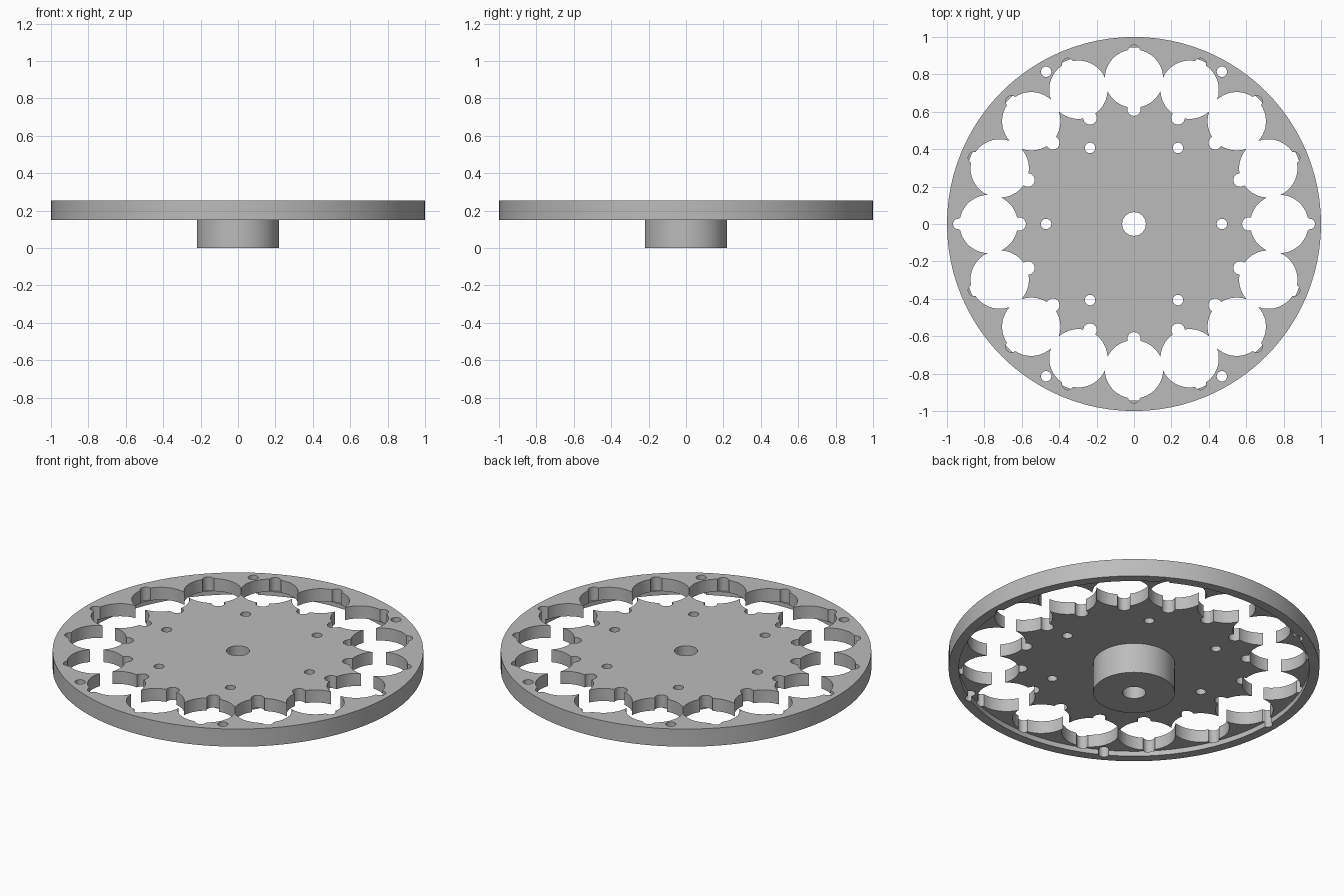
import bpy, bmesh
from math import sin, cos, tau, radians

cube = bpy.data.objects.get("Cube")
if cube:
    bpy.data.objects.remove(cube)

grey = bpy.data.materials.new("plain_grey")
grey.use_nodes = True
grey.diffuse_color = (0.5, 0.5, 0.5, 1)
grey.node_tree.nodes["Principled BSDF"].inputs["Base Color"].default_value = (0.5, 0.5, 0.5, 1)

TOP, CEILING, RIM = 0.255, 0.18, 0.15
SPLIT = 0.777          # pocket centre radius, where wheel and ring part


def finish(name, bm):
    bmesh.ops.recalc_face_normals(bm, faces=bm.faces)
    mesh = bpy.data.meshes.new(name)
    bm.to_mesh(mesh)
    bm.free()
    mesh.materials.append(grey)
    obj = bpy.data.objects.new(name, mesh)
    bpy.context.collection.objects.link(obj)
    return obj


def lathe(name, profile, steps=96):
    """Revolve a closed (radius, height) profile about z."""
    bm = bmesh.new()
    rings = [[bm.verts.new((r * cos(tau * i / steps), r * sin(tau * i / steps), z))
              for r, z in profile] for i in range(steps)]
    n = len(profile)
    for i in range(steps):
        a, b = rings[i], rings[(i + 1) % steps]
        for j in range(n):
            k = (j + 1) % n
            bm.faces.new((a[j], b[j], b[k], a[k]))
    return finish(name, bm)


def drill(targets, count, distance, radius, low, steps):
    """Cut a circle of round holes, every one from height low upwards."""
    bm = bmesh.new()
    for i in range(count):
        t = tau * i / count
        base = [bm.verts.new((distance * cos(t) + radius * cos(t + tau * (s + 0.5) / steps),
                              distance * sin(t) + radius * sin(t + tau * (s + 0.5) / steps),
                              low)) for s in range(steps)]
        face = bm.faces.new(base)
        out = bmesh.ops.extrude_face_region(bm, geom=[face])["geom"]
        bmesh.ops.translate(bm, vec=(0, 0, 0.4),
                            verts=[v for v in out if isinstance(v, bmesh.types.BMVert)])
    cutter = finish("hole_cutter", bm)
    cutter.hide_render = True
    for obj in targets:
        mod = obj.modifiers.new("holes", "BOOLEAN")
        mod.operation = "DIFFERENCE"
        mod.solver = "EXACT"
        mod.use_self = True
        mod.object = cutter
        bpy.context.view_layer.objects.active = obj
        bpy.ops.object.modifier_apply(modifier=mod.name)
    bpy.data.objects.remove(cutter)


# Inner star wheel with its hub and bore
wheel = lathe("inner_wheel_and_hub", [
    (0.063, 0), (0.22, 0), (0.22, CEILING), (SPLIT, CEILING),
    (SPLIT, TOP), (0.063, TOP)])

# Outer ring with a lip hanging below
ring = lathe("outer_ring", [
    (SPLIT, CEILING), (0.945, CEILING), (0.945, RIM),
    (1, RIM), (1, TOP), (SPLIT, TOP)])

# Sixteen overlapping pockets, with a small notch at both ends
drill([wheel, ring], 16, SPLIT, 0.156, 0.175, 48)
drill([wheel], 16, 0.614, 0.036, 0.1, 24)
drill([ring], 16, 0.925, 0.032, 0.175, 24)

# Screw holes
drill([wheel], 6, 0.47, 0.028, 0.1, 24)
drill([ring], 6, 0.94, 0.028, 0.1, 24)

# Smooth round walls, sharp rims
for obj in (wheel, ring):
    bpy.ops.object.select_all(action="DESELECT")
    obj.select_set(True)
    bpy.context.view_layer.objects.active = obj
    bpy.ops.object.shade_smooth_by_angle(angle=radians(30))
